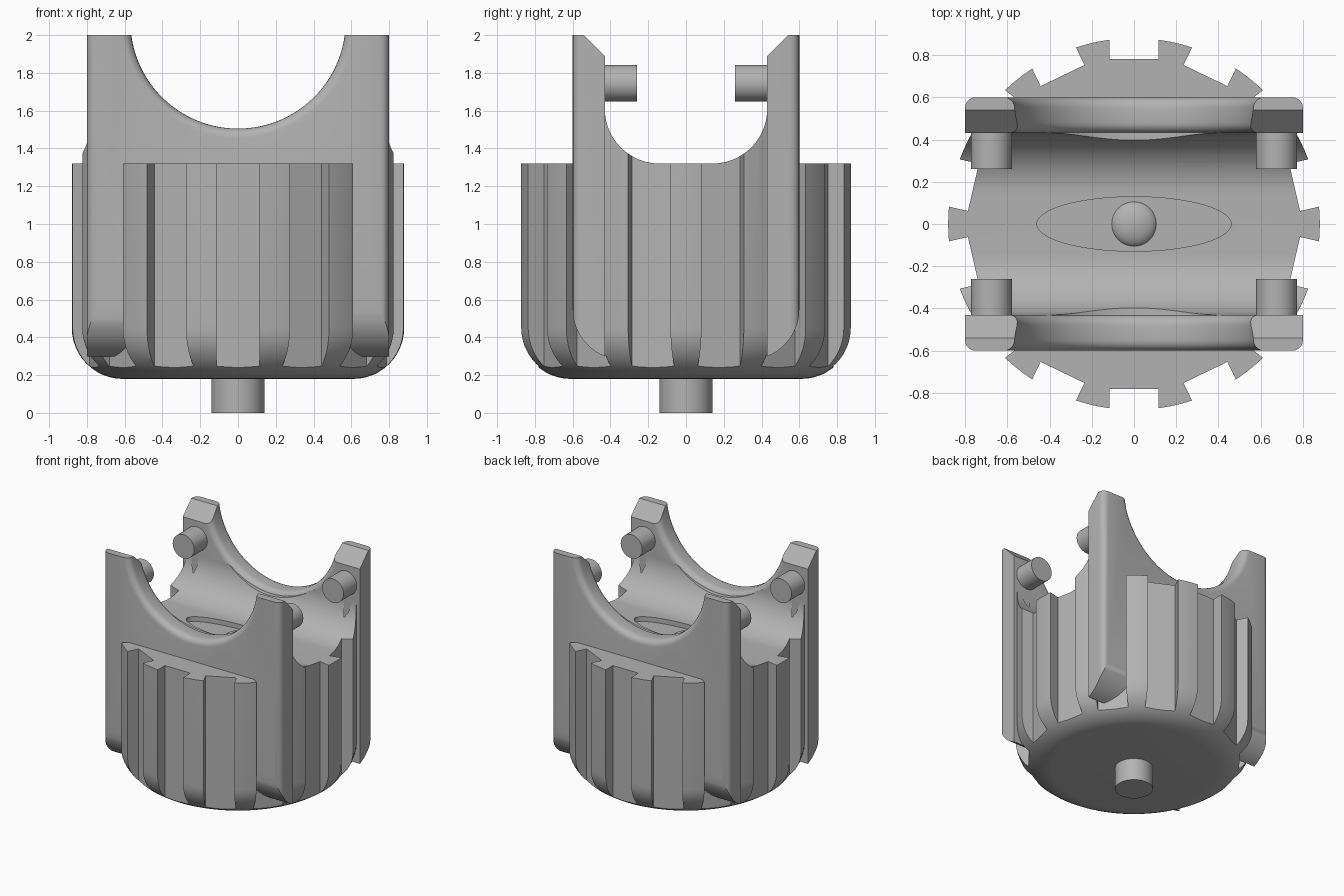
import bpy, bmesh, math
from mathutils import Matrix, Vector

if "Cube" in bpy.data.objects:
    bpy.data.objects.remove(bpy.data.objects["Cube"])

grey = bpy.data.materials.new("plain grey")
grey.use_nodes = True
grey.diffuse_color = (0.45, 0.45, 0.45, 1)
grey.node_tree.nodes["Principled BSDF"].inputs["Base Color"].default_value = (0.45, 0.45, 0.45, 1)


def finish(bm, name):
    bmesh.ops.recalc_face_normals(bm, faces=bm.faces)
    mesh = bpy.data.meshes.new(name)
    bm.to_mesh(mesh)
    bm.free()
    mesh.materials.append(grey)
    ob = bpy.data.objects.new(name, mesh)
    bpy.context.scene.collection.objects.link(ob)
    return ob


def arc(cx, cy, r, start, end, steps=20):
    angles = [math.radians(start + (end - start) * i / steps) for i in range(steps + 1)]
    return [(cx + r * math.cos(a), cy + r * math.sin(a)) for a in angles]


def prism_mesh(points, axis, lo, hi):
    """Extrude a (y, z) outline along x, or an (x, z) outline along y."""
    bm = bmesh.new()
    place = (lambda p: (lo, p[0], p[1])) if axis == "x" else (lambda p: (p[0], lo, p[1]))
    face = bm.faces.new([bm.verts.new(place(p)) for p in points])
    out = bmesh.ops.extrude_face_region(bm, geom=[face])
    step = Vector((hi - lo, 0, 0)) if axis == "x" else Vector((0, hi - lo, 0))
    bmesh.ops.translate(bm, vec=step, verts=[v for v in out["geom"] if isinstance(v, bmesh.types.BMVert)])
    return bm


def lathe(name, profile, steps=96):
    bm = bmesh.new()
    verts = [bm.verts.new((r, 0, z)) for r, z in profile]
    edges = [bm.edges.new(pair) for pair in zip(verts, verts[1:])]
    bmesh.ops.spin(bm, geom=verts + edges, cent=(0, 0, 0), axis=(0, 0, 1),
                   angle=math.tau, steps=steps)
    bmesh.ops.remove_doubles(bm, verts=bm.verts, dist=0.0001)
    return finish(bm, name)


def cut(ob, cutter, operation="DIFFERENCE"):
    cutter.hide_render = True
    mod = ob.modifiers.new("cut", "BOOLEAN")
    mod.operation, mod.object, mod.solver = operation, cutter, "EXACT"
    bpy.context.view_layer.objects.active = ob
    bpy.ops.object.modifier_apply(modifier=mod.name)
    bpy.data.objects.remove(cutter)


# Body: round-bottomed drum
body = lathe("body", [(0, 0.18)] + arc(0.61, 0.45, 0.27, -90, 0, 12) + [(0.88, 1.8), (0, 1.8)])

# Fourteen straight grooves around the drum
bm = bmesh.new()
for i in range(14):
    turn = Matrix.Rotation(math.tau * (i + 0.5) / 14, 4, "Z")
    size = Matrix.Diagonal((0.4, 0.23, 2, 1))
    bmesh.ops.create_cube(bm, size=1, matrix=turn @ Matrix.Translation((0.98, 0, 1)) @ size)
cut(body, finish(bm, "groove_cutter"))

# Keep only the drum below the flat shoulders and the rounded channel
channel = arc(0.14, 1.61, 0.29, 0, -90)
half = [(1, 1.32), (0.433, 1.32), (0.433, 1.61)] + channel
outline = [(1, 0)] + half + [(-y, z) for y, z in reversed(half)] + [(-1, 0)]
cut(body, finish(prism_mesh(outline, "x", -1, 1), "channel_keeper"), "INTERSECT")
cut(body, finish(prism_mesh(arc(0, 2.075, 0.6, 0, 357, 119), "y", -0.7, 0.7), "saddle_cutter"))

# Shallow oval recess in the channel floor
bm = bmesh.new()
bmesh.ops.create_cone(bm, cap_ends=True, segments=64, radius1=0.46, radius2=0.46, depth=0.08,
                      matrix=Matrix.Translation((0, 0, 1.32)) @ Matrix.Diagonal((1, 0.28, 1, 1)))
cut(body, finish(bm, "recess_cutter"))

# Domed button in the recess
bm = bmesh.new()
bmesh.ops.create_uvsphere(bm, u_segments=40, v_segments=20, radius=0.11,
                          matrix=Matrix.Translation((0, 0, 1.265)) @ Matrix.Diagonal((1, 1, 0.5, 1)))
parts = [body, finish(bm, "button")]

# Pin below the drum
parts.append(lathe("bottom_pin", [(0, 0), (0.14, 0), (0.14, 0.25), (0, 0.25)], 48))


def make_plate(name, side):
    # Upright plate with a round saddle, softened outer corners and saddle rim
    top = math.degrees(math.asin(0.075 / 0.57))
    saddle = arc(0, 2.075, 0.57, -top, top - 180, 48)
    bm = prism_mesh([(-0.8, 0.28), (0.8, 0.28), (0.8, 2)] + saddle + [(-0.8, 2)], "y", 0.43, 0.6)

    def softened(edge):
        a, b = (v.co for v in edge.verts)
        if abs(a.y - b.y) > 0.01:
            return False
        on_side = abs(a.x - b.x) < 0.01 and abs(a.x) > 0.79 and a.y > 0.5
        on_rim = all(abs(math.hypot(p.x, p.z - 2.075) - 0.57) < 0.001 for p in (a, b))
        return on_side or on_rim

    bmesh.ops.bevel(bm, geom=[e for e in bm.edges if softened(e)], offset=0.05,
                    segments=5, profile=0.5, affect="EDGES")
    plate = finish(bm, name)
    # Rounded foot and sloped inner top
    foot = arc(0.33, 0.55, 0.27, -90, 0, 16) + [(0.7, 0.55), (0.7, 0.1), (0.33, 0.1)]
    slope = [(0.4, 1.86), (0.58, 2.04), (0.4, 2.04)]
    for points in (foot, slope):
        cut(plate, finish(prism_mesh(points, "x", -1, 1), "plate_cutter"))
    if side < 0:
        plate.data.transform(Matrix.Diagonal((1, -1, 1, 1)))
        plate.data.flip_normals()
    return plate


for name, side in (("back", 1), ("front", -1)):
    parts.append(make_plate(name + "_plate", side))
    # Inward pegs near the tips of each plate
    for label, x in (("left", 0.675), ("right", -0.675)):
        bm = bmesh.new()
        bmesh.ops.create_cone(bm, cap_ends=True, segments=40, radius1=0.097, radius2=0.097, depth=0.21,
                              matrix=Matrix.Translation((x, side * 0.365, 1.745))
                              @ Matrix.Rotation(math.pi / 2, 4, "X"))
        parts.append(finish(bm, name + "_" + label + "_peg"))

# Smooth shading with crisp edges
bpy.ops.object.select_all(action="DESELECT")
for ob in parts:
    ob.select_set(True)
bpy.context.view_layer.objects.active = body
bpy.ops.object.shade_smooth_by_angle(angle=math.radians(30))
